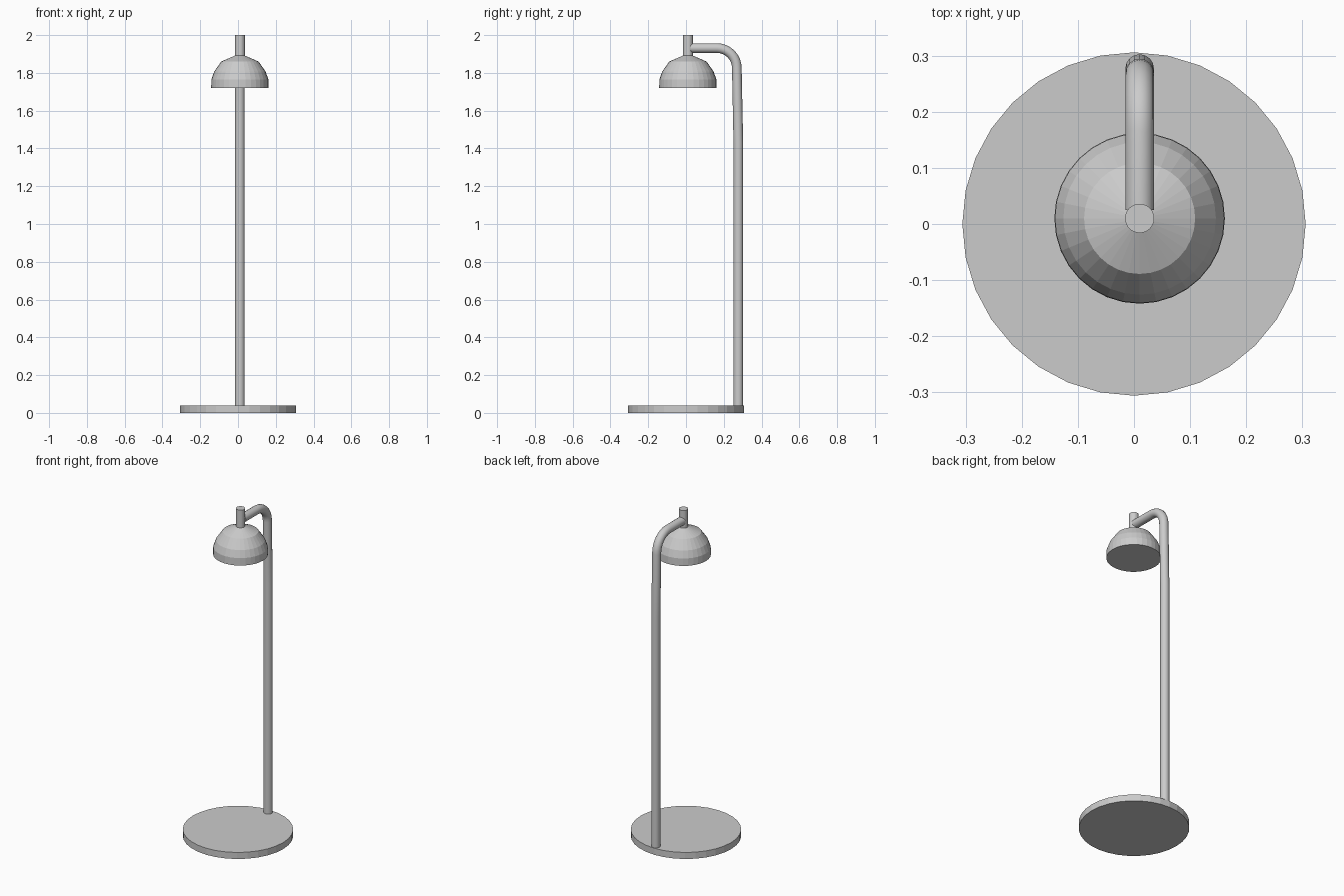
import bpy, bmesh
from math import sin, cos, pi, radians

if "Cube" in bpy.data.objects:
    bpy.data.objects.remove(bpy.data.objects["Cube"])

SIDES = 32
CX, CY = 0.01, 0.01   # lamp head axis


def lathe(name, profile, x, y):
    """Closed turned solid from (radius, z) points, bottom to top."""
    bm = bmesh.new()
    rings = []
    for r, z in profile:
        if r == 0:
            rings.append([bm.verts.new((0, 0, z))] * SIDES)
        else:
            rings.append([bm.verts.new((r * cos(2 * pi * i / SIDES),
                                        r * sin(2 * pi * i / SIDES), z))
                          for i in range(SIDES)])
    for a, b in zip(rings, rings[1:]):
        for i in range(SIDES):
            j = (i + 1) % SIDES
            corners = list(dict.fromkeys((a[i], a[j], b[j], b[i])))
            bm.faces.new(corners)
    bm.faces.new(rings[0][::-1])
    if profile[-1][0] > 0:
        bm.faces.new(rings[-1])
    bmesh.ops.recalc_face_normals(bm, faces=bm.faces)
    mesh = bpy.data.meshes.new(name)
    bm.to_mesh(mesh)
    bm.free()
    obj = bpy.data.objects.new(name, mesh)
    obj.location = (x, y, 0)
    bpy.context.collection.objects.link(obj)
    return obj


# Round foot plate
lathe("base", [(0.306, 0), (0.306, 0.04)], 0, 0)

# Faceted dome shade with a closed underside
lathe("shade", [(0.152, 1.72), (0.151, 1.765), (0.136, 1.807),
                (0.099, 1.86), (0, 1.903)], CX, CY)

# Short stem on top of the shade
lathe("stem", [(0.026, 1.88), (0.026, 2.0)], CX, CY)

# Bent pole: upright, rounded elbow, horizontal arm into the stem
R = 0.105
path = [(0.277, 0.02), (0.277, 1.43)]
path += [(0.269 - R + R * cos(t * pi / 16), 1.931 - R + R * sin(t * pi / 16))
         for t in range(9)]
path += [(0.025, 1.931)]
curve = bpy.data.curves.new("pole", 'CURVE')
curve.dimensions = '3D'
curve.bevel_depth = 0.0255
curve.bevel_resolution = 6
curve.use_fill_caps = True
spline = curve.splines.new('POLY')
spline.points.add(len(path) - 1)
for p, (y, z) in zip(spline.points, path):
    p.co = (CX, y, z, 1)
pole = bpy.data.objects.new("pole", curve)
bpy.context.collection.objects.link(pole)
bpy.context.view_layer.objects.active = pole
pole.select_set(True)
bpy.ops.object.convert(target='MESH')
bpy.ops.object.shade_smooth_by_angle(angle=radians(30))
